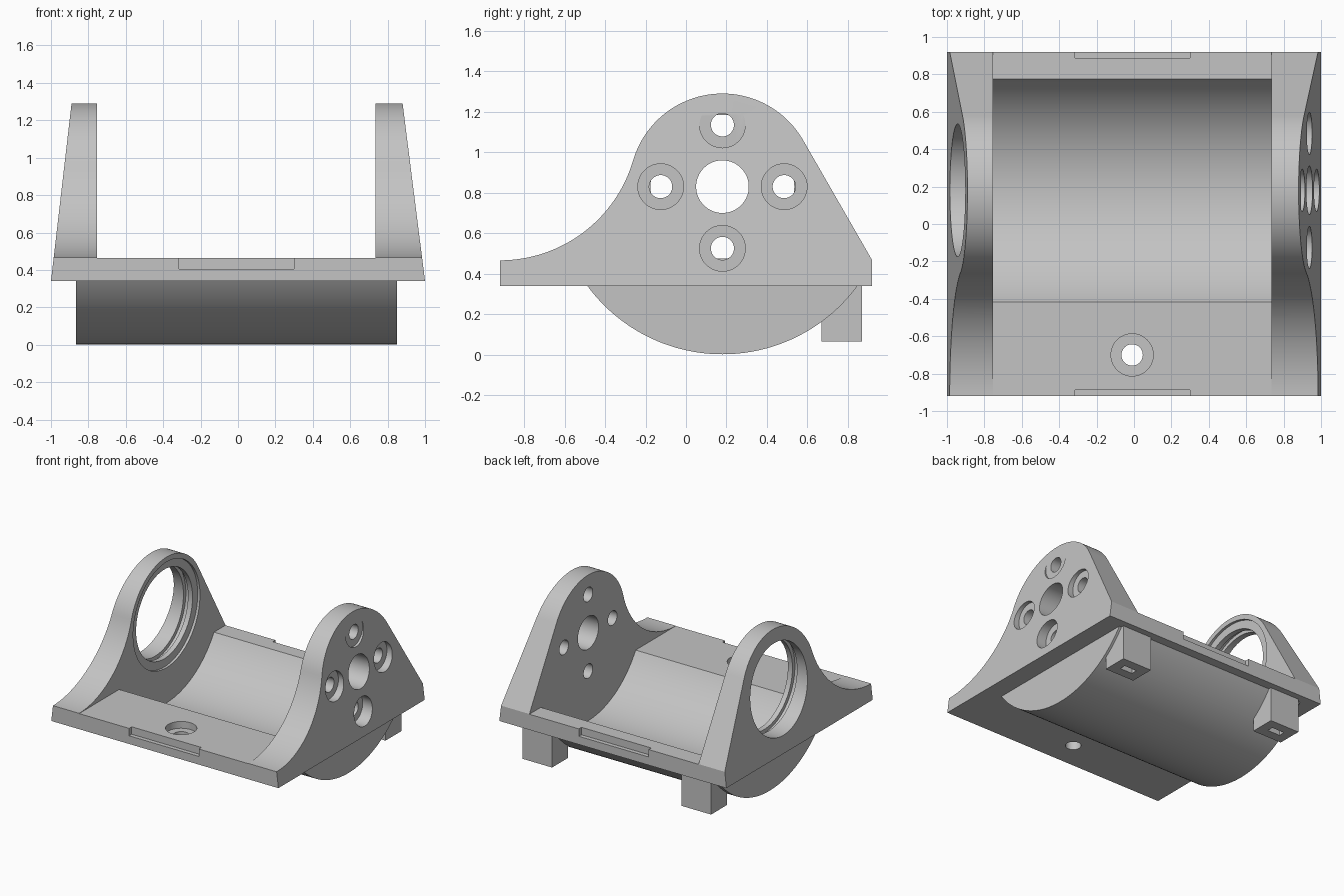
import bpy, bmesh, math
from mathutils import Matrix, Vector

if "Cube" in bpy.data.objects:
    bpy.data.objects.remove(bpy.data.objects["Cube"], do_unlink=True)

AXIS_Y, AXIS_Z = 0.18, 0.83          # shared axis of drum, bore and bearing
HALF, BOTTOM, TOP = 0.92, 0.34, 0.466  # plate half depth and heights
WALL_L, WALL_R = -0.755, 0.735       # inner wall faces

grey = bpy.data.materials.new("plain_grey")
grey.use_nodes = True
colour = (0.55, 0.55, 0.55, 1)
grey.diffuse_color = colour
grey.node_tree.nodes["Principled BSDF"].inputs["Base Color"].default_value = colour


def finish(name, bm):
    bmesh.ops.recalc_face_normals(bm, faces=bm.faces)
    mesh = bpy.data.meshes.new(name)
    bm.to_mesh(mesh)
    bm.free()
    mesh.materials.append(grey)
    obj = bpy.data.objects.new(name, mesh)
    bpy.context.collection.objects.link(obj)
    return obj


def arc(cy, cz, r, start, end, n):
    return [(cy + r * math.cos(start + (end - start) * i / n),
             cz + r * math.sin(start + (end - start) * i / n)) for i in range(n + 1)]


def prism(name, profile, x0, x1, taper=None):
    """Extrude a (y, z) profile along x; taper maps (x, z) to x."""
    bm = bmesh.new()
    face = bm.faces.new([bm.verts.new((x0, y, z)) for y, z in profile])
    ext = bmesh.ops.extrude_face_region(bm, geom=[face])["geom"]
    bmesh.ops.translate(bm, vec=(x1 - x0, 0, 0),
                        verts=[v for v in ext if isinstance(v, bmesh.types.BMVert)])
    if taper:
        for v in bm.verts:
            v.co.x = taper(v.co.x, v.co.z)
    return finish(name, bm)


def box(name, x0, x1, y0, y1, z0, z1):
    return prism(name, [(y0, z0), (y1, z0), (y1, z1), (y0, z1)], x0, x1)


def rod_x(name, r, x0, x1, y=AXIS_Y, z=AXIS_Z, n=64):
    return prism(name, arc(y, z, r, 0, math.tau, n)[:-1], x0, x1)


def rod_z(name, r, x, y, z0, z1):
    bm = bmesh.new()
    bmesh.ops.create_cone(bm, cap_ends=True, segments=48, radius1=r, radius2=r, depth=z1 - z0,
                          matrix=Matrix.Translation(Vector((x, y, (z0 + z1) / 2))))
    return finish(name, bm)


def combine(target, tool, operation):
    mod = target.modifiers.new(tool.name, "BOOLEAN")
    mod.operation, mod.object, mod.solver = operation, tool, "EXACT"
    bpy.context.view_layer.objects.active = target
    bpy.ops.object.modifier_apply(modifier=mod.name)
    bpy.data.objects.remove(tool, do_unlink=True)


# Side outline: plate edge, straight back slope, round crown, sweeping front curve
crown = 0.46
dy, dz = HALF - AXIS_Y, TOP - AXIS_Z
slope_angle = math.atan2(dz, dy) + math.acos(crown / math.hypot(dy, dz))
h = AXIS_Z - TOP
reach = HALF + AXIS_Y
sweep = (reach ** 2 + h ** 2 - crown ** 2) / (2 * (crown + h))
join = math.atan2(TOP + sweep - AXIS_Z, -reach)
outline = [(-HALF, BOTTOM), (HALF, BOTTOM), (HALF, TOP)]
outline += arc(AXIS_Y, AXIS_Z, crown, slope_angle, join, 48)
outline += arc(-HALF, TOP + sweep, sweep, join - math.pi, -math.pi / 2, 36)[1:]


def lean(x, z):
    t = (z - BOTTOM) / (1.29 - BOTTOM)
    return 1 - 0.12 * t if x > 0 else -1 + 0.11 * t


cradle = prism("motor_cradle", outline, -1, 1, lean)

# Drum underside and two rear feet
drum_r = 0.828
rise = math.asin((AXIS_Z - 0.40) / drum_r)
combine(cradle, prism("drum", arc(AXIS_Y, AXIS_Z, drum_r, math.pi + rise,
                                  math.tau - rise, 72), -0.865, 0.85), "UNION")
for side in (-1, 1):
    xa, xb = sorted((side * 0.57, side * 0.83))
    combine(cradle, box("rear_foot", xa, xb, 0.67, 0.87, 0.065, 0.40), "UNION")

# Open channel between the walls and the round trough
cuts = [box("channel", WALL_L, WALL_R, -1.2, 1.2, TOP - 0.002, 1.6),
        rod_x("trough", 0.70, WALL_L, WALL_R, n=128)]

# Stepped bearing opening in one wall
cuts += [rod_x("bearing_recess", 0.42, -0.70, WALL_L - 0.02, n=96),
         rod_x("bearing_opening", 0.355, -1.2, -0.70, n=96),
         rod_x("bearing_groove", 0.385, WALL_L - 0.10, WALL_L - 0.06, n=96)]

# Shaft opening and four counterbored bolt holes in the other wall
cuts.append(rod_x("shaft_hole", 0.13, 0.6, 1.2))
for i in range(4):
    y = AXIS_Y + 0.305 * math.cos(i * math.pi / 2)
    z = AXIS_Z + 0.305 * math.sin(i * math.pi / 2)
    cuts += [rod_x("bolt_hole", 0.057, 0.6, 1.2, y, z, 40),
             rod_x("bolt_counterbore", 0.113, 0.893, 1.2, y, z, 48)]

# Mounting hole in the front shelf
cuts += [rod_z("mount_hole", 0.057, -0.01, -0.70, 0.2, 0.6),
         rod_z("mount_counterbore", 0.113, -0.01, -0.70, 0.41, 0.6)]

# Edge notches front and back, slots under the feet
for side in (-1, 1):
    ya, yb = sorted((side * 0.887, side * 1.1))
    cuts.append(box("edge_notch", -0.315, 0.30, ya, yb, 0.405, 0.6))
    cuts.append(box("foot_slot", side * 0.70 - 0.055, side * 0.70 + 0.055,
                    0.745, 0.795, -0.1, 0.18))

for cutter in cuts:
    combine(cradle, cutter, "DIFFERENCE")

# Smooth curved surfaces, crisp edges
bpy.ops.object.select_all(action="DESELECT")
cradle.select_set(True)
bpy.context.view_layer.objects.active = cradle
bpy.ops.object.shade_smooth_by_angle(angle=math.radians(25))
weighted = cradle.modifiers.new("even_shading", "WEIGHTED_NORMAL")
weighted.keep_sharp = True
